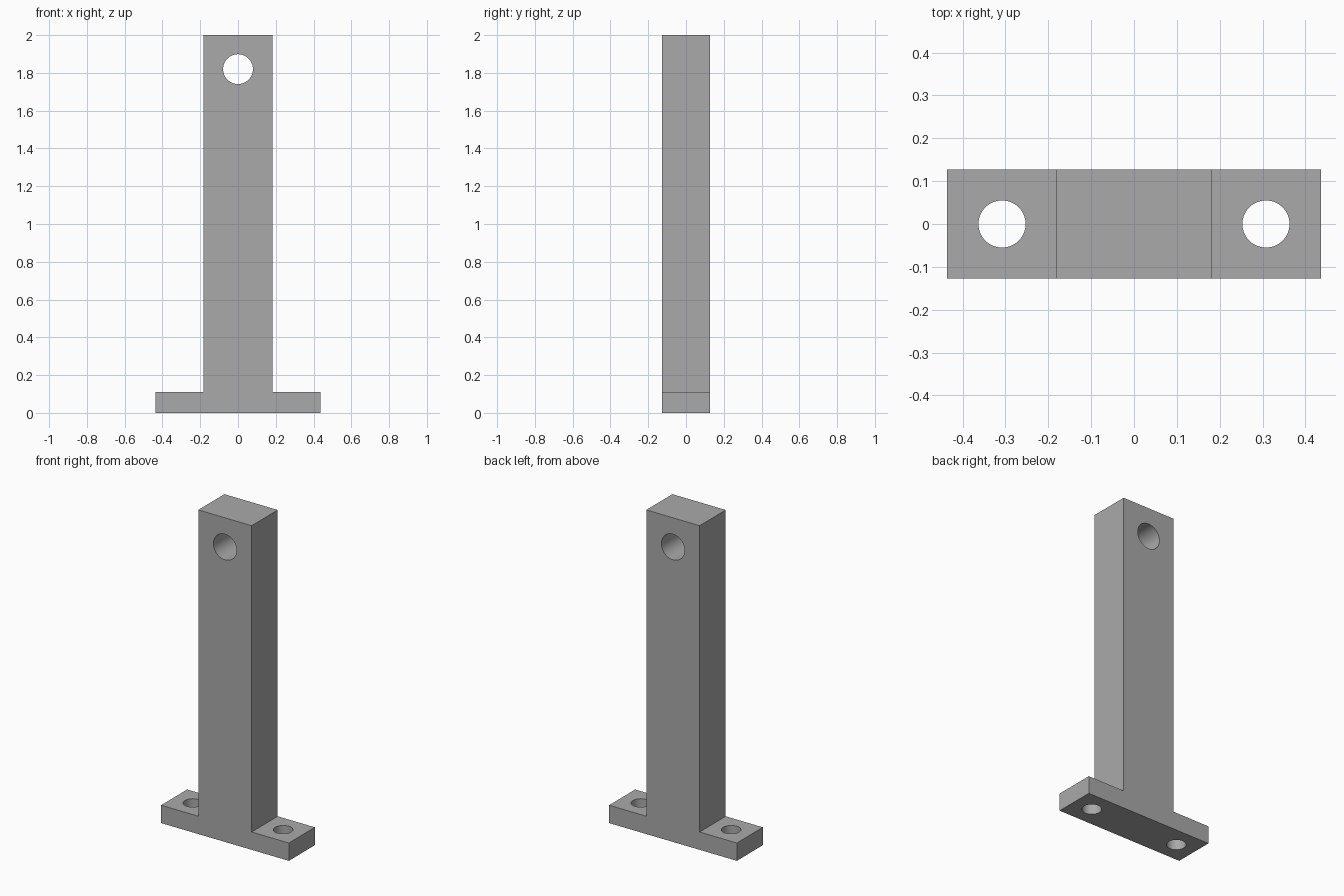
import bpy
import bmesh
from math import pi
from mathutils import Matrix

if "Cube" in bpy.data.objects:
    bpy.data.objects.remove(bpy.data.objects["Cube"], do_unlink=True)

FOOT_X, POST_X, HALF_Y = 0.436, 0.182, 0.127
FOOT_Z, TOP_Z = 0.11, 2.0

grey = bpy.data.materials.new("plain grey")
grey.use_nodes = True
colour = (0.4, 0.4, 0.4, 1)
grey.diffuse_color = colour
grey.node_tree.nodes["Principled BSDF"].inputs["Base Color"].default_value = colour


def add_object(name, bm):
    bmesh.ops.recalc_face_normals(bm, faces=bm.faces)
    mesh = bpy.data.meshes.new(name)
    bm.to_mesh(mesh)
    bm.free()
    mesh.materials.append(grey)
    obj = bpy.data.objects.new(name, mesh)
    bpy.context.collection.objects.link(obj)
    return obj


# Post and foot: one inverted T profile, extruded front to back
right = [(FOOT_X, 0), (FOOT_X, FOOT_Z), (POST_X, FOOT_Z), (POST_X, TOP_Z)]
profile = right + [(-x, z) for x, z in reversed(right)]
bm = bmesh.new()
face = bm.faces.new([bm.verts.new((x, -HALF_Y, z)) for x, z in profile])
extruded = bmesh.ops.extrude_face_region(bm, geom=[face])["geom"]
bmesh.ops.translate(bm, vec=(0, 2 * HALF_Y, 0),
                    verts=[v for v in extruded if isinstance(v, bmesh.types.BMVert)])
bracket = add_object("post_bracket", bm)


# Round through holes
def drill(name, radius, depth, centre, turn=0):
    bm = bmesh.new()
    bmesh.ops.create_cone(bm, cap_ends=True, segments=64, radius1=radius, radius2=radius,
                          depth=depth,
                          matrix=Matrix.Translation(centre) @ Matrix.Rotation(turn, 4, "X"))
    cutter = add_object(name, bm)
    cutter.hide_render = True
    cut = bracket.modifiers.new(name, "BOOLEAN")
    cut.operation = "DIFFERENCE"
    cut.solver = "EXACT"
    cut.object = cutter
    return cutter


cutters = [drill("top_hole", 0.079, 1, (0, 0, 1.82), pi / 2)]
for side, sign in (("left", 1), ("right", -1)):
    cutters.append(drill(side + "_bolt_hole", 0.055, 0.5, (sign * 0.308, 0, FOOT_Z / 2)))

# Apply the cuts, then smooth only the hole walls
bpy.ops.object.select_all(action="DESELECT")
bracket.select_set(True)
bpy.context.view_layer.objects.active = bracket
for name in [m.name for m in bracket.modifiers]:
    bpy.ops.object.modifier_apply(modifier=name)
for cutter in cutters:
    bpy.data.objects.remove(cutter, do_unlink=True)
bpy.ops.object.shade_smooth_by_angle(angle=pi / 6)
